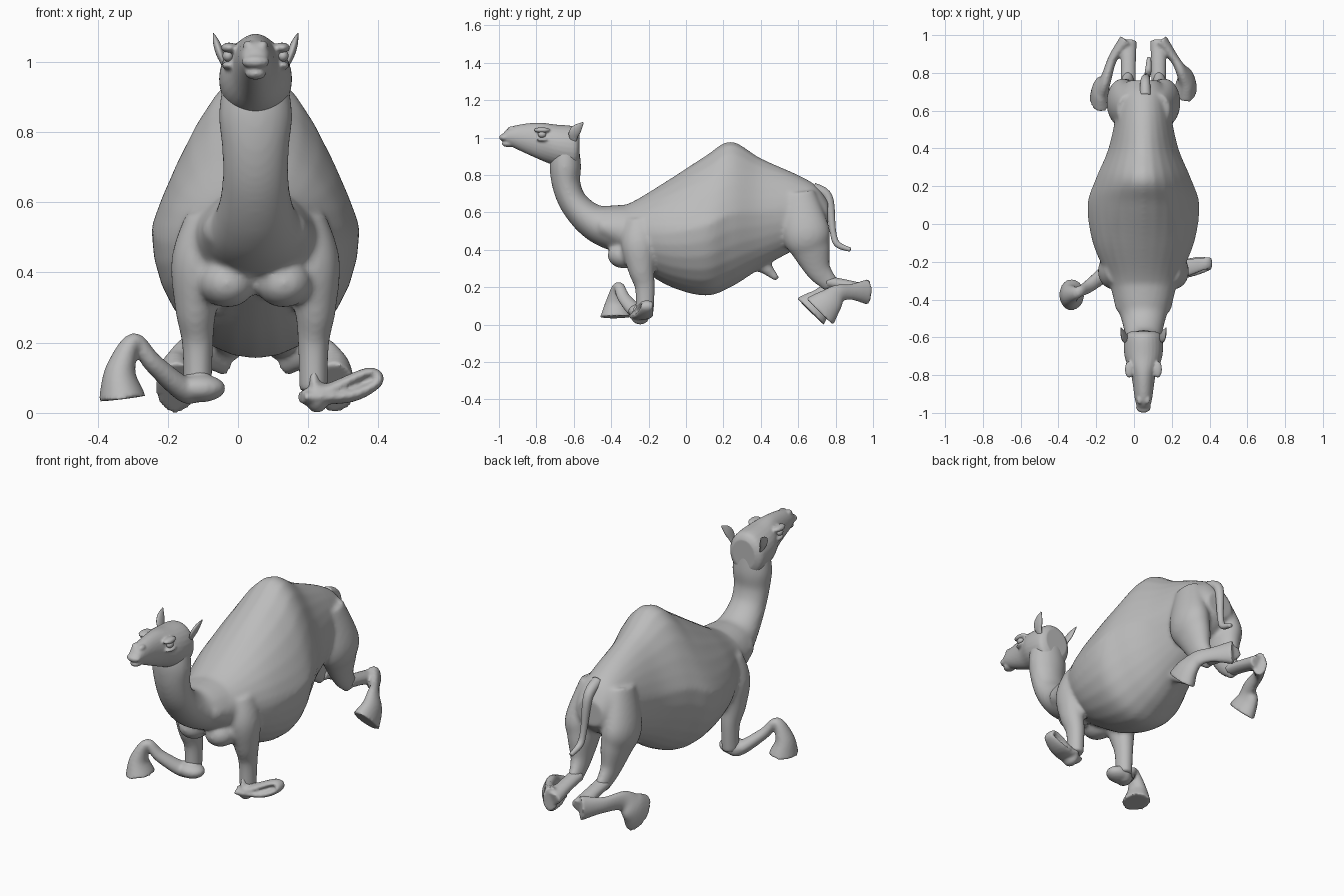
import bpy, bmesh, math
from mathutils import Vector

cube = bpy.data.objects.get("Cube")
if cube:
    bpy.data.objects.remove(cube, do_unlink=True)

GREY = (0.5, 0.5, 0.5, 1)
hide = bpy.data.materials.new("grey_hide")
hide.use_nodes = True
hide.diffuse_color = GREY
hide.node_tree.nodes["Principled BSDF"].inputs["Base Color"].default_value = GREY

MIDDLE = 0.05   # the animal's centre line
ANGLES = [math.tau * step / 28 for step in range(28)]
SIDES = {"right": -1, "left": 1}
ALONG_X, ALONG_Y = Vector((1, 0, 0)), Vector((0, 1, 0))


def smooth_path(points, steps=6):
    """Smooth curve through tuples of any length."""
    path = []
    last = len(points) - 1
    for index in range(last):
        before, start, end, after = (
            Vector(points[max(0, min(last, index + offset))]) for offset in (-1, 0, 1, 2))
        for step in range(steps):
            t = step / steps
            bend = 2 * before - 5 * start + 4 * end - after
            twist = 3 * (start - end) + after - before
            path.append(start + (end - before + (bend + twist * t) * t) * t / 2)
    return path + [Vector(points[-1])]


def skin(bm, rings):
    """Join rings of points into a closed tube."""
    loops = [[bm.verts.new(point) for point in ring] for ring in rings]
    for near, far in zip(loops, loops[1:]):
        for i in range(len(near)):
            bm.faces.new((near[i - 1], near[i], far[i], far[i - 1]))
    bm.faces.new(loops[0])
    bm.faces.new(loops[-1])


def tube(bm, points, depth=1.0, across=ALONG_X):
    """Sweep an ellipse; points are x, y, z, half width; depth is a ratio."""
    path = smooth_path(points)
    rings = []
    for index, (x, y, z, radius) in enumerate(path):
        ahead = path[min(index + 1, len(path) - 1)]
        behind = path[max(index - 1, 0)]
        tangent = (ahead - behind).to_3d().normalized()
        side = (across - tangent * tangent.dot(across)).normalized()
        up = tangent.cross(side) * depth
        centre = Vector((x, y, z))
        rings.append([centre + (side * math.cos(a) + up * math.sin(a)) * radius for a in ANGLES])
    skin(bm, rings)


def mirrored(sign, points):
    """Place points, given by their distance from the centre line, on one side."""
    return [(MIDDLE + sign * out, *rest) for out, *rest in points]


def bell(y, centre, spread):
    return math.exp(-((y - centre) / spread) ** 2)


def trunk(bm, sections, ridge=0.0):
    """Loft upright sections: y, top, bottom, half width; ridge pinches the hump."""
    rings = []
    for y, top, bottom, width in smooth_path(sections):
        middle, half = (top + bottom) / 2, (top - bottom) / 2
        sharp = 1 + ridge * bell(y, 0.2, 0.3)
        rings.append([
            (MIDDLE + width * math.cos(a), y,
             middle + half * (math.sin(a) ** sharp if math.sin(a) > 0 else math.sin(a)))
            for a in ANGLES])
    skin(bm, rings)


def blob(bm, centre, size):
    made = bmesh.ops.create_uvsphere(bm, u_segments=20, v_segments=12, radius=1)["verts"]
    bmesh.ops.scale(bm, vec=size, verts=made)
    bmesh.ops.translate(bm, vec=centre, verts=made)


def finish(bm, name, voxel=0.0, relaxing=0):
    """Make a smooth object, optionally fusing its overlapping pieces."""
    bmesh.ops.recalc_face_normals(bm, faces=bm.faces)
    mesh = bpy.data.meshes.new(name)
    bm.to_mesh(mesh)
    bm.free()
    mesh.materials.append(hide)
    mesh.polygons.foreach_set("use_smooth", [True] * len(mesh.polygons))
    part = bpy.data.objects.new(name, mesh)
    bpy.context.collection.objects.link(part)
    if voxel:
        remesh = part.modifiers.new("fuse", 'REMESH')
        remesh.mode = 'VOXEL'
        remesh.voxel_size = voxel
        remesh.use_smooth_shade = True
    if relaxing:
        relax = part.modifiers.new("relax", 'SMOOTH')
        relax.factor = 0.5
        relax.iterations = relaxing


# Torso with hump, neck, thighs and upper arms fused into one skin
bm = bmesh.new()
outline = [(-.46, .6, .45), (-.3, .65, .34), (-.1, .77, .21), (.1, .9, .155), (.24, .98, .2),
           (.4, .89, .3), (.6, .8, .41), (.7, .74, .46), (.76, .66, .52)]
trunk(bm, [(y, top, bottom, (.13 + .17 * bell(y, .05, .33)) * (1 - bell(y, .8, .08) / 2))
           for y, top, bottom in outline], ridge=0.9)
tube(bm, mirrored(1, [(0, -.645, .96, .09), (0, -.645, .85, .105), (0, -.64, .75, .095),
                      (0, -.6, .65, .095), (0, -.51, .56, .115), (0, -.4, .52, .15),
                      (0, -.2, .5, .19)]), depth=0.8)
for sign in SIDES.values():
    tube(bm, mirrored(sign, [(.08, .6, .7, .06), (.11, .64, .5, .085), (.1, .67, .4, .07),
                             (.09, .71, .29, .045), (.08, .78, .21, .03)]), depth=1.5)
    tube(bm, mirrored(sign, [(.13, -.24, .55, .07), (.16, -.25, .43, .08), (.17, -.24, .3, .06),
                             (.165, -.22, .2, .045), (.165, -.22, .06, .04)]), depth=1.2)
    blob(bm, (MIDDLE + sign * .08, -.33, .37), (.08, .09, .07))
tube(bm, mirrored(1, [(0, .33, .38, .07), (0, .43, .3, .035), (0, .49, .24, .015)]))
finish(bm, "body", voxel=0.011, relaxing=8)

# Head with muzzle, lips, brows, cheeks and nostrils
bm = bmesh.new()
trunk(bm, [(-.98, 1.02, .98, .03), (-.93, 1.06, .95, .045), (-.8, 1.08, .89, .065),
           (-.7, 1.07, .85, .1), (-.6, 1.06, .83, .1), (-.57, 1.03, .87, .07)])
blob(bm, (MIDDLE, -.97, 1), (.04, .03, .02))
blob(bm, (MIDDLE, -.95, .967), (.03, .035, .018))
for sign in SIDES.values():
    blob(bm, (MIDDLE + sign * .075, -.77, 1.04), (.024, .045, .015))
    blob(bm, (MIDDLE + sign * .075, -.76, .99), (.022, .04, .012))
    blob(bm, (MIDDLE + sign * .02, -.93, 1.045), (.016, .025, .016))
finish(bm, "head", voxel=0.006, relaxing=4)

for side, sign in SIDES.items():
    # Eye
    bm = bmesh.new()
    blob(bm, (MIDDLE + sign * .078, -.77, 1.017), (.016, .022, .017))
    finish(bm, side + "_eye")

    # Ear
    bm = bmesh.new()
    tube(bm, mirrored(sign, [(.085, -.6, .98, .014), (.1, -.6, 1.02, .028),
                             (.11, -.58, 1.05, .025), (.12, -.55, 1.08, .004)]),
         depth=0.4, across=ALONG_Y)
    finish(bm, side + "_ear")

    # Hind foot: cannon lies backwards, shin folds forwards to a flared pad
    bm = bmesh.new()
    tube(bm, mirrored(sign, [(.08, .75, .23, .04), (.08, .85, .21, .04), (.08, .97, .18, .045)]),
         depth=0.8)
    nudge = sign * .025
    tube(bm, mirrored(sign, [(.09, .97, .175, .04), (.16, .88, .175, .025),
                             (.2, .79 + nudge, .165, .03), (.225, .74 + nudge, .12, .045),
                             (.225, .69 + nudge, .07, .06)]), depth=1.7)
    finish(bm, side + "_hind_foot", voxel=0.008, relaxing=4)

# Tail
bm = bmesh.new()
tube(bm, [(.06, .68, .73, .03), (.06, .76, .68, .025), (.07, .785, .5, .017),
          (.075, .81, .43, .017), (.08, .88, .4, .011)])
finish(bm, "tail")

# Right front foot: pastern arches outwards, then drops to the pad
bm = bmesh.new()
tube(bm, [(-.11, -.22, .11, .045), (-.14, -.25, .06, .045), (-.24, -.33, .14, .035),
          (-.295, -.36, .205, .03), (-.335, -.375, .12, .055), (-.33, -.375, .04, .085)],
     depth=0.8, across=ALONG_Y)
blob(bm, (-.11, -.25, .07), (.075, .06, .04))
finish(bm, "right_front_foot", voxel=0.008, relaxing=4)

# Left front foot: pastern loops out and the pad folds back under it
bm = bmesh.new()
tube(bm, [(.215, -.22, .11, .045), (.24, -.24, .06, .05), (.37, -.21, .115, .035),
          (.4, -.21, .09, .035), (.32, -.225, .05, .05), (.18, -.26, .045, .05)],
     depth=0.4, across=ALONG_Y)
blob(bm, (.225, -.245, .045), (.035, .05, .045))
finish(bm, "left_front_foot", voxel=0.008, relaxing=4)
